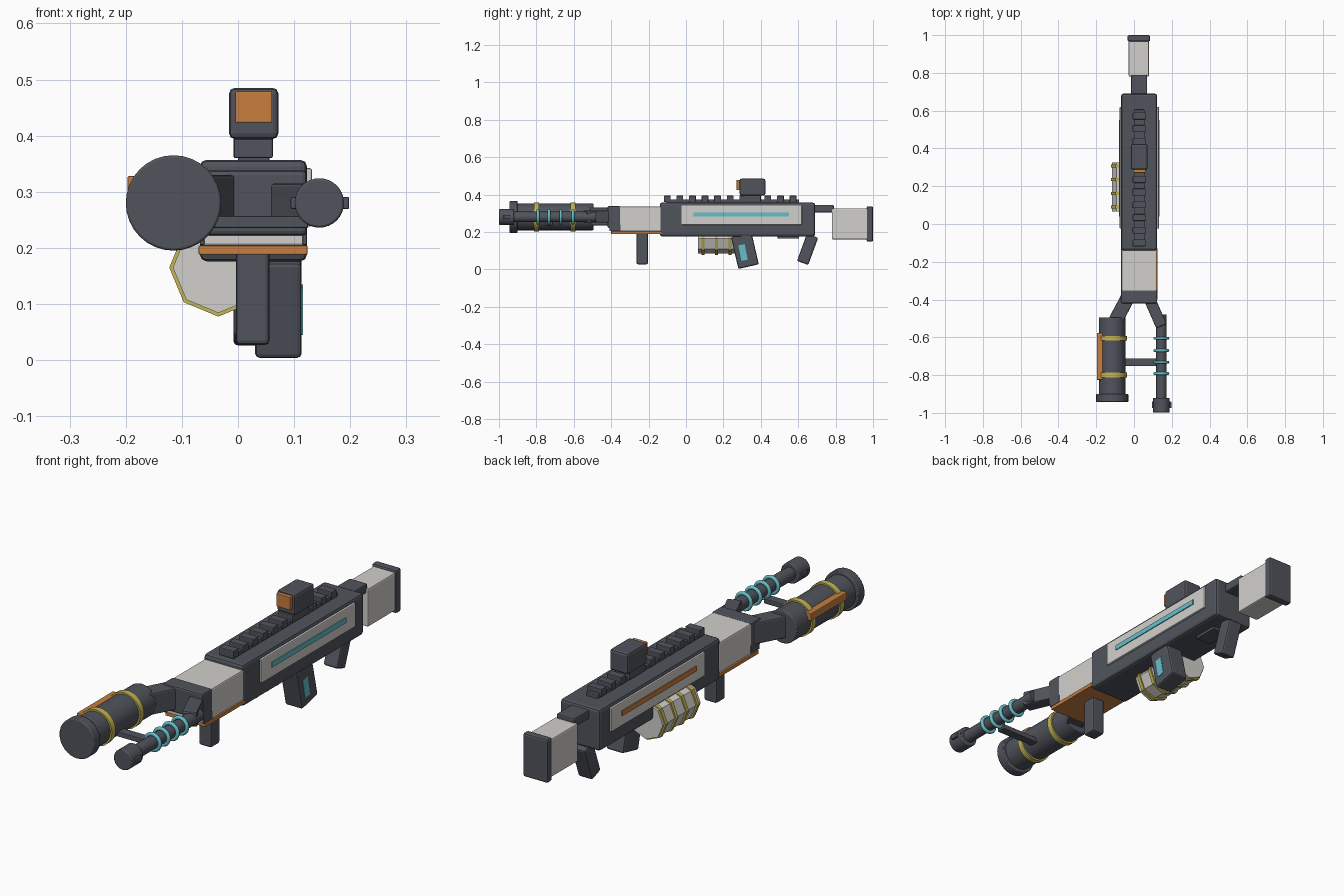
import bpy, math
from mathutils import Vector

if "Cube" in bpy.data.objects:
    bpy.data.objects.remove(bpy.data.objects["Cube"])


def mat(name, r, g, b):
    m = bpy.data.materials.new(name)
    m.diffuse_color = (r, g, b, 1)
    m.use_nodes = True
    m.node_tree.nodes["Principled BSDF"].inputs["Base Color"].default_value = m.diffuse_color
    return m


DARK = mat("dark_grey", 0.082, 0.088, 0.108)
WHITE = mat("off_white", 0.64, 0.63, 0.60)
ORANGE = mat("orange", 0.58, 0.21, 0.05)
YELLOW = mat("yellow", 0.55, 0.46, 0.09)
CYAN = mat("cyan", 0.13, 0.52, 0.58)
CX = 0.028  # centre line of the body


def finish(ob, name, m, bevel):
    ob.name = name
    ob.data.materials.append(m)
    if bevel:
        b = ob.modifiers.new("bevel", 'BEVEL')
        b.width = bevel
        b.segments = 2
        b.limit_method = 'ANGLE'
        b.angle_limit = math.radians(50)
    return ob


def box(name, x, y, z, m, bevel=0.006, shear=0.0):
    """Box from (min, max) ranges; shear moves the bottom along y."""
    v = [(a, b + (shear if c == z[0] else 0), c) for a in x for b in y for c in z]
    f = [(0, 1, 3, 2), (4, 6, 7, 5), (0, 4, 5, 1), (2, 3, 7, 6), (0, 2, 6, 4), (1, 5, 7, 3)]
    me = bpy.data.meshes.new(name)
    me.from_pydata(v, [], f)
    ob = bpy.data.objects.new(name, me)
    bpy.context.collection.objects.link(ob)
    return finish(ob, name, m, bevel)


def tube(name, x, z, r, y, m, sides=32, bevel=0.0):
    """Cylinder lying along y."""
    bpy.ops.mesh.primitive_cylinder_add(vertices=sides, radius=r, depth=y[1] - y[0],
                                        location=(x, (y[0] + y[1]) / 2, z),
                                        rotation=(math.pi / 2, 0, 0))
    if sides > 12:
        bpy.ops.object.shade_smooth_by_angle(angle=math.radians(35))
    return finish(bpy.context.object, name, m, bevel)


def tilted(name, centre, size, angle, m, axis=0, bevel=0.006):
    """Box of given size turned about one axis."""
    h = [s / 2 for s in size]
    ob = box(name, (-h[0], h[0]), (-h[1], h[1]), (-h[2], h[2]), m, bevel)
    ob.location = centre
    ob.rotation_euler[axis] = angle
    return ob


# Receiver with side panels and light strips
box("receiver", (-0.068, 0.123), (-0.14, 0.69), (0.176, 0.357), DARK, 0.012)
for side, strip in ((1, CYAN), (-1, ORANGE)):
    def sx(a, b):
        return tuple(sorted((CX + side * a, CX + side * b)))
    box("side_panel", sx(0.08, 0.104), (-0.025, 0.62), (0.238, 0.342), WHITE, 0.004)
    box("panel_strip", sx(0.10, 0.108), (0.04, 0.55), (0.283, 0.305), strip, 0)

# Top rail with teeth
box("rail_base", (0.0, 0.056), (-0.105, 0.605), (0.35, 0.374), DARK, 0.003)
for i in range(11):
    y = -0.10 + i * 0.0672
    box("rail_tooth", (-0.007, 0.062), (y - 0.018, y + 0.018), (0.36, 0.394), DARK, 0.003)

# Sight
box("sight_mount", (-0.008, 0.062), (0.31, 0.40), (0.36, 0.40), DARK, 0.003)
box("sight_body", (-0.016, 0.072), (0.287, 0.424), (0.394, 0.485), DARK, 0.01)
box("sight_lens", (-0.005, 0.061), (0.271, 0.29), (0.423, 0.479), ORANGE, 0.002)

# Handguard, underside plate, front collar and front grip
box("handguard", (-0.065, 0.12), (-0.405, -0.13), (0.203, 0.335), WHITE, 0.006)
box("collar", (-0.068, 0.123), (-0.42, -0.35), (0.222, 0.338), DARK, 0.008)
for x in ((-0.068, -0.06), (0.115, 0.123)):
    box("collar_cheek", x, (-0.41, -0.35), (0.205, 0.24), DARK, 0.002)
box("under_plate", (-0.07, 0.124), (-0.40, -0.13), (0.188, 0.204), ORANGE, 0.002)
box("front_grip", (-0.004, 0.056), (-0.265, -0.203), (0.027, 0.20), DARK, 0.008)

# Magazine with glowing window, rear grip and trigger plate
tilted("magazine", (0.072, 0.315, 0.10), (0.083, 0.112, 0.175), math.radians(13), DARK, bevel=0.008)
tilted("magazine_window", (0.1125, 0.305, 0.09), (0.006, 0.034, 0.085), math.radians(11), CYAN, bevel=0)
tilted("rear_grip", (0.026, 0.65, 0.107), (0.068, 0.064, 0.155), math.radians(-20), DARK, bevel=0.008)
box("trigger_plate", (-0.01, 0.066), (0.49, 0.605), (0.164, 0.18), DARK, 0.003)

# Eight-sided canister under the left side, with bands
can = tube("canister", -0.035, 0.165, 0.081, (0.065, 0.325), WHITE, 8)
can.rotation_euler[1] = 0
for y in (0.09, 0.162, 0.235, 0.307):
    tube("canister_band", -0.035, 0.165, 0.0875, (y - 0.008, y + 0.008), YELLOW, 8)

# Stock
box("stock_arm", (-0.016, 0.07), (0.68, 0.79), (0.305, 0.345), DARK, 0.006)
box("stock", (-0.028, 0.079), (0.78, 0.975), (0.16, 0.326), WHITE, 0.006)
box("butt_plate", (-0.034, 0.085), (0.966, 1.0), (0.148, 0.337), DARK, 0.008)


# Arms joining the collar to both barrels
def arm(name, a, b, width, z):
    a, b = Vector(a), Vector(b)
    d = b - a
    c = (a + b) / 2
    tilted(name, (c.x, c.y, (z[0] + z[1]) / 2), (width, d.length, z[1] - z[0]),
           math.atan2(-d.x, d.y), DARK, axis=2)


arm("left_arm", (-0.02, -0.365), (-0.105, -0.525), 0.075, (0.235, 0.33))
arm("right_arm", (0.075, -0.38), (0.145, -0.54), 0.06, (0.25, 0.315))

# Large left barrel
BX, BZ = -0.115, 0.28
tube("large_barrel", BX, BZ, 0.071, (-0.91, -0.495), DARK, bevel=0.004)
tube("large_muzzle", BX, BZ, 0.085, (-0.943, -0.90), DARK, bevel=0.004)
for y in (-0.605, -0.80):
    tube("barrel_band", BX, BZ, 0.078, (y - 0.013, y + 0.013), YELLOW)
box("barrel_strip", (-0.197, -0.165), (-0.825, -0.577), (0.295, 0.328), ORANGE, 0.003)

# Thin right barrel with coils and muzzle
TX = 0.145
tube("thin_barrel", TX, BZ, 0.028, (-0.93, -0.48), DARK)
tube("thin_muzzle", TX, BZ, 0.044, (-0.999, -0.92), DARK, bevel=0.004)
box("muzzle_lugs", (0.094, 0.198), (-0.975, -0.94), (0.269, 0.291), DARK, 0.003)
for y in (-0.605, -0.67, -0.732, -0.792):
    bpy.ops.mesh.primitive_torus_add(location=(TX, y, BZ), rotation=(math.pi / 2, 0, 0),
                                     major_radius=0.034, minor_radius=0.008,
                                     major_segments=32, minor_segments=10)
    bpy.ops.object.shade_smooth_by_angle(angle=math.radians(60))
    finish(bpy.context.object, "coil", CYAN, 0)

# Bar between the barrels
box("barrel_bridge", (-0.07, 0.125), (-0.752, -0.712), (0.235, 0.257), DARK, 0.003)
